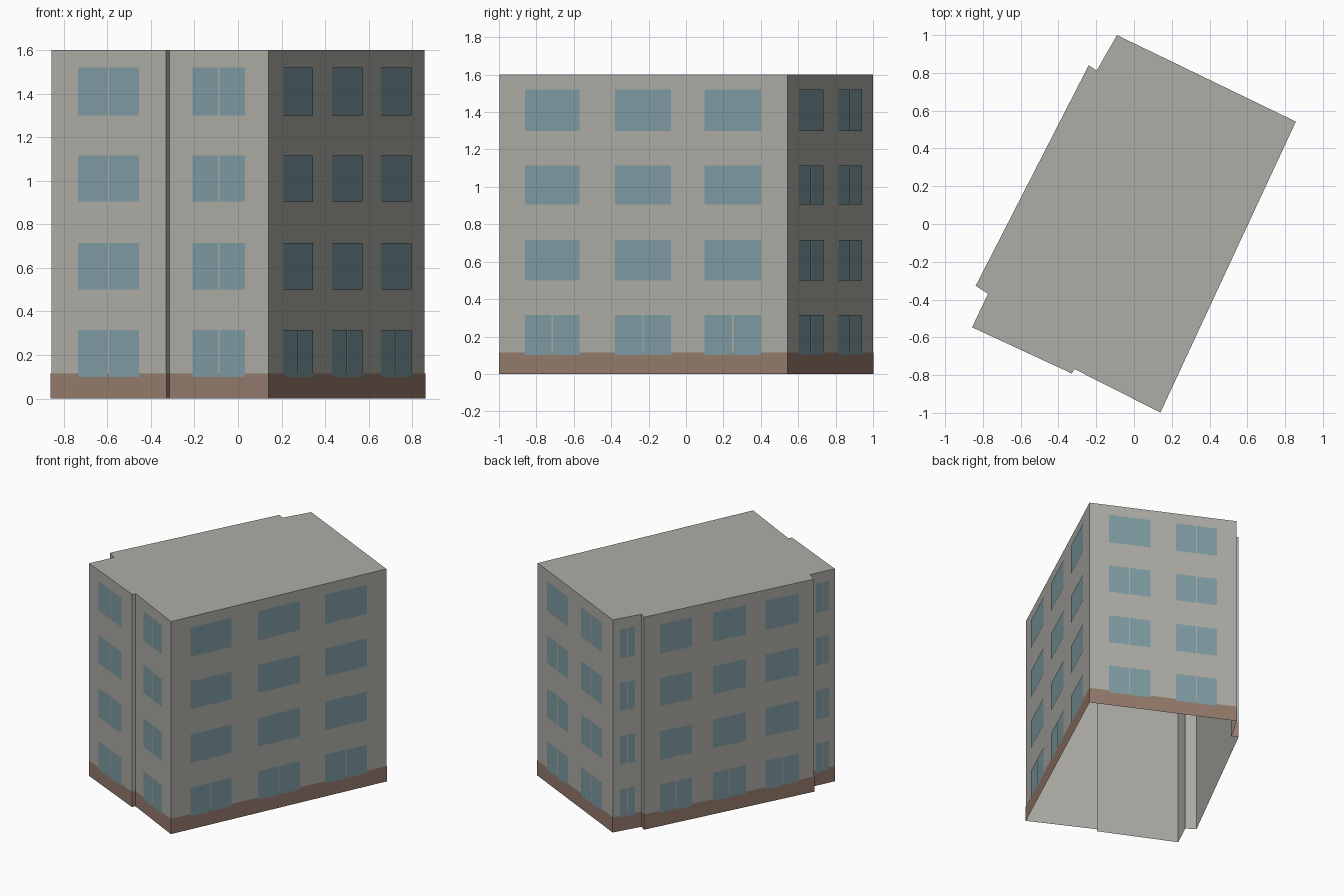
import bpy
from mathutils import Vector

if "Cube" in bpy.data.objects:
    bpy.data.objects.remove(bpy.data.objects["Cube"], do_unlink=True)


def material(name, rgb):
    m = bpy.data.materials.new(name)
    m.use_nodes = True
    m.diffuse_color = (*rgb, 1)
    m.node_tree.nodes["Principled BSDF"].inputs["Base Color"].default_value = (*rgb, 1)
    return m


plaster = material("grey plaster", (0.42, 0.415, 0.38))
brick = material("brown base", (0.30, 0.195, 0.15))
glass = material("blue glass", (0.21, 0.33, 0.36))

HEIGHT, BASE = 1.6, 0.115
ROWS = [(0.10, 0.315), (0.50, 0.715), (0.905, 1.115), (1.30, 1.52)]
GAP = 0.008

# Footprint, counter-clockwise from the front corner
outline = [Vector(p) for p in (
    (0.14, -0.998), (0.857, 0.542), (-0.09, 1.0), (-0.198, 0.812), (-0.24, 0.84),
    (-0.838, -0.327), (-0.773, -0.37), (-0.857, -0.547), (-0.33, -0.791), (-0.315, -0.768))]


def normal(i):
    d = (outline[(i + 1) % len(outline)] - outline[i]).normalized()
    return Vector((d.y, -d.x))


def grown(offset):
    """Outline moved outwards with mitred corners."""
    result = []
    for i, p in enumerate(outline):
        a, b = normal(i - 1 if i else len(outline) - 1), normal(i)
        result.append(p + (a + b) * offset / (1 + a.dot(b)))
    return result


def make(name, verts, faces, mat):
    mesh = bpy.data.meshes.new(name)
    mesh.from_pydata(verts, [], faces)
    mesh.materials.append(mat)
    obj = bpy.data.objects.new(name, mesh)
    bpy.context.collection.objects.link(obj)
    return obj


def ring(name, points, top, mat, roof=False):
    n = len(points)
    verts = [(p.x, p.y, z) for z in (0, top) for p in points]
    faces = [(i, (i + 1) % n, (i + 1) % n + n, i + n) for i in range(n)]
    if roof:
        faces.append(tuple(range(n, 2 * n)))
    return make(name, verts, faces, mat)


# Open-bottomed shell and the thin coloured base around it
ring("walls_and_roof", outline, HEIGHT, plaster, roof=True)
ring("base_band", grown(0.002), BASE, brick)


def windows(name, wall, columns, split_rows):
    """Thin panes on one wall; split_rows gives how many lower rows have two panes."""
    start, end = outline[wall], outline[(wall + 1) % len(outline)]
    length = (end - start).length
    along, out = (end - start) / length, normal(wall) * 0.004
    verts, faces = [], []
    for (left, right), splits in zip(columns, split_rows):
        a, b = left * length, right * length
        mid = (a + b) / 2
        for row, (low, high) in enumerate(ROWS):
            panes = [(a, mid - GAP / 2), (mid + GAP / 2, b)] if row < splits else [(a, b)]
            for s, e in panes:
                k = len(verts)
                for t, z in ((s, low), (e, low), (e, high), (s, high)):
                    p = start + along * t + out
                    verts.append((p.x, p.y, z))
                faces.append((k, k + 1, k + 2, k + 3))
    make(name, verts, faces, glass)


THREE = [(0.09, 0.28), (0.403, 0.597), (0.714, 0.909)]
TWO = [(0.13, 0.413), (0.587, 0.865)]
ONE = [(0.235, 0.765)]

windows("right_windows", 0, THREE, (1, 1, 1))
windows("back_windows", 1, TWO, (3, 4))
windows("left_rear_windows", 2, ONE, (4,))
windows("left_windows", 4, THREE, (1, 1, 1))
windows("left_front_windows", 6, ONE, (4,))
windows("front_left_windows", 7, ONE, (4,))
windows("front_right_windows", 9, ONE, (4,))
